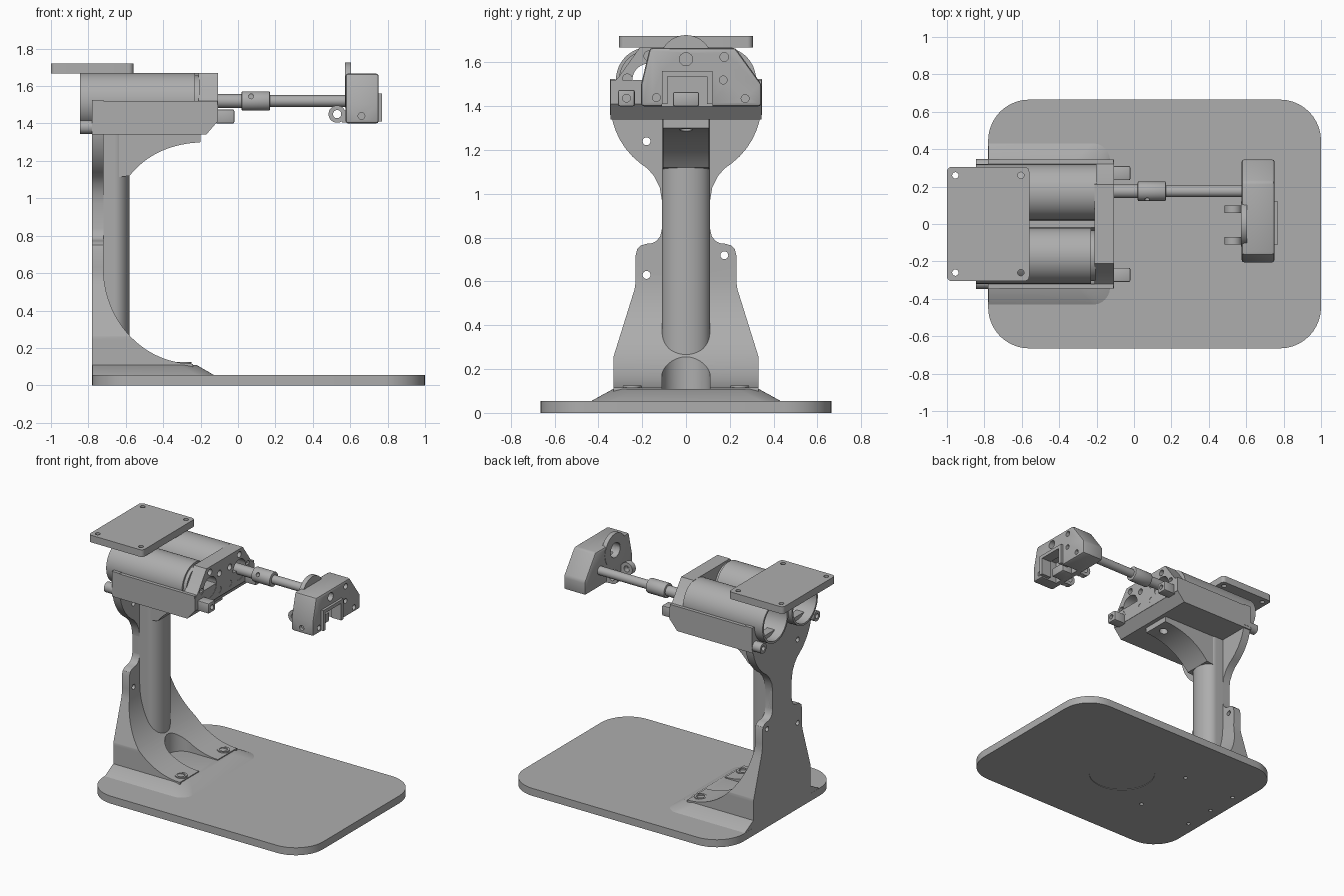
import bpy, bmesh
from math import sin, cos, pi, sqrt, radians

cube = bpy.data.objects.get("Cube")
if cube:
    bpy.data.objects.remove(cube, do_unlink=True)

GREY = (0.42, 0.42, 0.42, 1)
mat = bpy.data.materials.new("machine grey")
mat.use_nodes = True
mat.diffuse_color = GREY
mat.node_tree.nodes["Principled BSDF"].inputs["Base Color"].default_value = GREY


def loft(name, rings):
    """Skin a stack of equal-length rings and cap both ends."""
    bm = bmesh.new()
    rows = [[bm.verts.new(p) for p in ring] for ring in rings]
    n = len(rows[0])
    for low, high in zip(rows, rows[1:]):
        for i in range(n):
            j = (i + 1) % n
            bm.faces.new((low[i], low[j], high[j], high[i]))
    bm.faces.new(rows[0])
    bm.faces.new(rows[-1])
    bmesh.ops.recalc_face_normals(bm, faces=bm.faces)
    mesh = bpy.data.meshes.new(name)
    bm.to_mesh(mesh)
    bm.free()
    mesh.materials.append(mat)
    obj = bpy.data.objects.new(name, mesh)
    bpy.context.collection.objects.link(obj)
    return obj


def prism(name, pts, axis, a, b):
    """Extrude a 2D outline along x, y or z from a to b."""
    place = {"x": lambda u, v, d: (d, u, v),
             "y": lambda u, v, d: (u, d, v),
             "z": lambda u, v, d: (u, v, d)}[axis]
    return loft(name, [[place(u, v, d) for u, v in pts] for d in (a, b)])


def circle(u, v, r, n=40):
    return [(u + r * cos(2 * pi * i / n), v + r * sin(2 * pi * i / n)) for i in range(n)]


def cyl(name, axis, u, v, r, a, b, n=40):
    return prism(name, circle(u, v, r, n), axis, a, b)


def rect(u0, u1, v0, v1):
    return [(u0, v0), (u1, v0), (u1, v1), (u0, v1)]


def box(name, x0, x1, y0, y1, z0, z1):
    return prism(name, rect(x0, x1, y0, y1), "z", z0, z1)


def round_rect(u0, u1, v0, v1, radii, n=10):
    """Rectangle with a radius per corner, starting at u1, v1 and turning left."""
    pts = []
    corners = [(u1, v1, -1, -1), (u0, v1, 1, -1), (u0, v0, 1, 1), (u1, v0, -1, 1)]
    for k, (u, v, su, sv) in enumerate(corners):
        r = radii[k]
        for i in range(n + 1):
            t = pi / 2 * (k + i / n)
            pts.append((u + su * r + r * cos(t), v + sv * r + r * sin(t)))
    return pts


def evaluate(obj):
    """Bake the modifiers into the mesh."""
    dg = bpy.context.evaluated_depsgraph_get()
    mesh = bpy.data.meshes.new_from_object(obj.evaluated_get(dg))
    obj.modifiers.clear()
    obj.data = mesh


def cut(obj, *cutters):
    for c in cutters:
        m = obj.modifiers.new("cut", "BOOLEAN")
        m.object, m.operation, m.solver = c, "DIFFERENCE", "EXACT"
    evaluate(obj)
    for c in cutters:
        bpy.data.objects.remove(c, do_unlink=True)


def bevel(obj, width):
    m = obj.modifiers.new("bevel", "BEVEL")
    m.width, m.segments, m.limit_method = width, 2, "ANGLE"
    evaluate(obj)


def hole(axis, u, v, r, a, b):
    return cyl("cutter", axis, u, v, r, a, b, 24)


# Base plate with a shallow round recess and screw holes underneath
base = prism("base_plate", round_rect(-0.78, 1, -0.665, 0.665, [0.22] * 4), "z", 0, 0.055)
cut(base, cyl("cutter", "z", 0.11, 0, 0.23, -0.1, 0.004, 64),
    *[hole("z", x, y, 0.014, -0.1, 0.05) for x, y in
      ((-0.27, 0.24), (-0.27, -0.24), (-0.7, 0.24), (-0.7, 0), (-0.7, -0.24))])

# Sloped flange under the pedestal
loft("foot_flange", [
    [(x, y, z) for x, y in round_rect(-0.779, x1, -w, w, [r, 0.001, 0.001, r])]
    for x1, w, z, r in ((-0.12, 0.44, 0.05, 0.09), (-0.22, 0.335, 0.108, 0.1))])

# Pedestal: width by height, front following a quarter ellipse
outline = [(0.05, 0.33), (0.26, 0.33), (0.58, 0.23), (0.72, 0.23), (0.75, 0.222),
           (0.765, 0.205), (0.772, 0.18), (0.775, 0.155), (0.785, 0.135), (0.805, 0.118),
           (0.84, 0.11), (0.97, 0.11), (1.03, 0.12), (1.08, 0.145), (1.115, 0.175)]
outline += [(z, sqrt(0.345 ** 2 - (1.414 - z) ** 2))
            for z in (1.14, 1.17, 1.21, 1.25, 1.29, 1.33, 1.37, 1.414)]


def half_width(z):
    for (z0, w0), (z1, w1) in zip(outline, outline[1:]):
        if z <= z1:
            return w0 + (w1 - w0) * (z - z0) / (z1 - z0)
    return outline[-1][1]


levels = [(0.05, -0.24)]
levels += [(0.63 - 0.515 * cos(t), -0.24 - 0.48 * sin(t))
           for t in (pi / 2 * i / 24 for i in range(25))]
levels += [(z, -0.72) for z, w in outline if z > 0.64]
levels = sorted(levels + [(0.26, -0.24 - 0.48 * sqrt(1 - (0.37 / 0.515) ** 2))])
pedestal = loft("pedestal", [
    [(-0.78, -half_width(z), z), (x, -half_width(z), z),
     (x, half_width(z), z), (-0.78, half_width(z), z)] for z, x in levels])
slot = [(-0.46 + 0.11 * cos(t), 0.11 * sin(t))
        for t in (pi / 2 + pi * i / 24 for i in range(25))] + [(0, -0.11), (0, 0.11)]
cut(pedestal, prism("cutter", slot, "z", 0.1, 0.5),
    *[hole("x", y, z, 0.018, -1, -0.6) for y, z in
      ((-0.18, 1.24), (-0.18, 0.63), (0.175, 0.72))])

# Round-fronted column and the arched support arm
column_section = [(-0.779, -0.11)] + [
    (-0.66 + 0.08 * cos(t), 0.11 * sin(t))
    for t in (pi * i / 20 - pi / 2 for i in range(21))] + [(-0.779, 0.11)]
prism("column", column_section, "z", 0.05, 1.345)
curve = [((1 - t) ** 2 * -0.58 + 2 * t * (1 - t) * -0.46 + t * t * -0.25,
          (1 - t) ** 2 * 1.12 + 2 * t * (1 - t) * 1.27 + t * t * 1.295)
         for t in (i / 14 for i in range(15))]
arm = prism("support_arm", [(-0.75, 1.1)] + curve + [(-0.2, 1.30), (-0.2, 1.345), (-0.75, 1.345)],
            "y", -0.105, 0.105)
cut(arm, hole("z", -0.27, 0, 0.03, 1.2, 1.33))

# Foot bolts
for y in (-0.245, 0.245):
    bolt = cyl("foot_bolt", "z", -0.29, y, 0.042, 0.1, 0.126)
    cut(bolt, hole("z", -0.29, y, 0.027, 0.115, 0.2))

# Motor cradle with two round troughs
Z = 1.52
cradle = prism("motor_cradle", [(-0.78, 1.34), (-0.17, 1.34), (-0.11, 1.41), (-0.11, Z), (-0.78, Z)],
               "y", -0.345, 0.345)
cut(cradle, *[cyl("cutter", "x", y, Z, 0.15, -1, -0.2, 64) for y in (-0.17, 0.17)])

# Open motor tubes with collars
for y, end in ((0.17, -0.2), (-0.17, -0.23)):
    tube = cyl("motor_tube", "x", y, Z, 0.15, -0.845, end, 64)
    cut(tube, cyl("cutter", "x", y, Z, 0.135, -1, 0, 64))
    collar = cyl("motor_collar", "x", y, Z, 0.136, end - 0.02, -0.205, 48)
    cut(collar, cyl("cutter", "x", y, Z, 0.1, -1, 0, 48))

# Front bracket
bracket = prism("front_bracket", [(-0.345, 1.41), (0.345, 1.41), (0.345, 1.5), (0.31, 1.53),
                                  (0.21, 1.67), (-0.21, 1.67), (-0.31, 1.53), (-0.345, 1.5)],
                "x", -0.21, -0.108)
cut(bracket, *[hole("x", y, Z, 0.075, -0.4, 0.2) for y in (-0.17, 0.17)],
    *[hole("x", s * y, z, 0.022, -0.14, 0) for s in (-1, 1)
      for y, z in ((0.17, 1.63), (0.06, 1.58), (0.06, 1.46), (0.268, 1.525))])

# Bracket lugs and rear screw ears
for s in (-1, 1):
    lug = prism("bracket_lug", rect(s * 0.272 - 0.038, s * 0.272 + 0.038, 1.4, 1.475), "x", -0.12, -0.02)
    bevel(lug, 0.008)
    cut(lug, hole("x", s * 0.272, 1.437, 0.018, -0.05, 0.1))
    ear = cyl("rear_screw_ear", "x", s * 0.31, 1.38, 0.037, -0.845, -0.77, 24)
    cut(ear, hole("x", s * 0.31, 1.38, 0.018, -1, -0.82))
    box("cradle_rear_rib", -0.78, -0.72, s * 0.335 - 0.012, s * 0.335 + 0.012, 1.36, 1.525)

# Top mounting plate
plate = prism("top_plate", round_rect(-1, -0.56, -0.305, 0.305, [0.025] * 4), "z", 1.668, 1.72)
cut(plate, *[hole("z", x, y, 0.017, 1.5, 1.8) for x in (-0.955, -0.605) for y in (-0.26, 0.26)])

# Drive shaft and coupler
cyl("motor_shaft", "x", 0.175, Z, 0.037, -0.21, 0.03)
cyl("drive_shaft", "x", 0.175, Z, 0.031, 0.15, 0.62)
coupler = cyl("shaft_coupler", "x", 0.175, Z, 0.052, 0.02, 0.17)
bevel(coupler, 0.005)
cut(coupler, hole("y", 0.07, 1.545, 0.013, 0, 0.16))

# End block with a lower channel and a round pocket at the back
head = prism("end_block", [(-0.205, 1.40), (0.345, 1.40), (0.345, 1.5), (0.225, 1.667),
                           (-0.165, 1.667), (-0.205, 1.5)], "x", 0.575, 0.752)
bevel(head, 0.014)
cut(head, box("cutter", 0.62, 0.9, -0.11, 0.12, 1.3, 1.56),
    cyl("cutter", "x", 0, 1.6, 0.055, 0.5, 0.66),
    *[hole("x", y, z, r, 0.7, 0.9) for y, z, r in
      ((0, 1.615, 0.03), (0.175, 1.625, 0.02), (0.17, 1.52, 0.018),
       (-0.135, 1.44, 0.018), (0.27, 1.435, 0.018))],
    hole("y", 0.66, 1.44, 0.018, -0.3, -0.18))

# Round flange behind the end block
flange = cyl("end_flange", "x", 0, 1.605, 0.12, 0.572, 0.605, 48)
cut(flange, cyl("cutter", "x", 0, 1.605, 0.055, 0.5, 0.7))

# Frame and inner catch in the channel
frame = box("channel_frame", 0.69, 0.77, -0.11, 0.12, 1.41, 1.56)
cut(frame, box("cutter", 0.6, 0.9, -0.085, 0.095, 1.3, 1.535))
catch = box("channel_catch", 0.6, 0.7, -0.06, 0.06, 1.4, 1.465)
bevel(catch, 0.008)

# Hinge lugs at the back of the end block
for y in (-0.09, 0.08):
    ring = cyl("hinge_lug", "y", 0.53, 1.45, 0.046, y - 0.02, y + 0.02)
    cut(ring, hole("y", 0.53, 1.45, 0.022, y - 0.1, y + 0.1))
    box("hinge_web", 0.555, 0.6, y - 0.02, y + 0.02, 1.404, 1.47)

# Smooth curved faces, keep edges sharp
for obj in bpy.context.collection.objects:
    if obj.type == "MESH" and mat.name in obj.data.materials:
        obj.data.polygons.foreach_set("use_smooth", [True] * len(obj.data.polygons))
        obj.data.set_sharp_from_angle(angle=radians(30))
